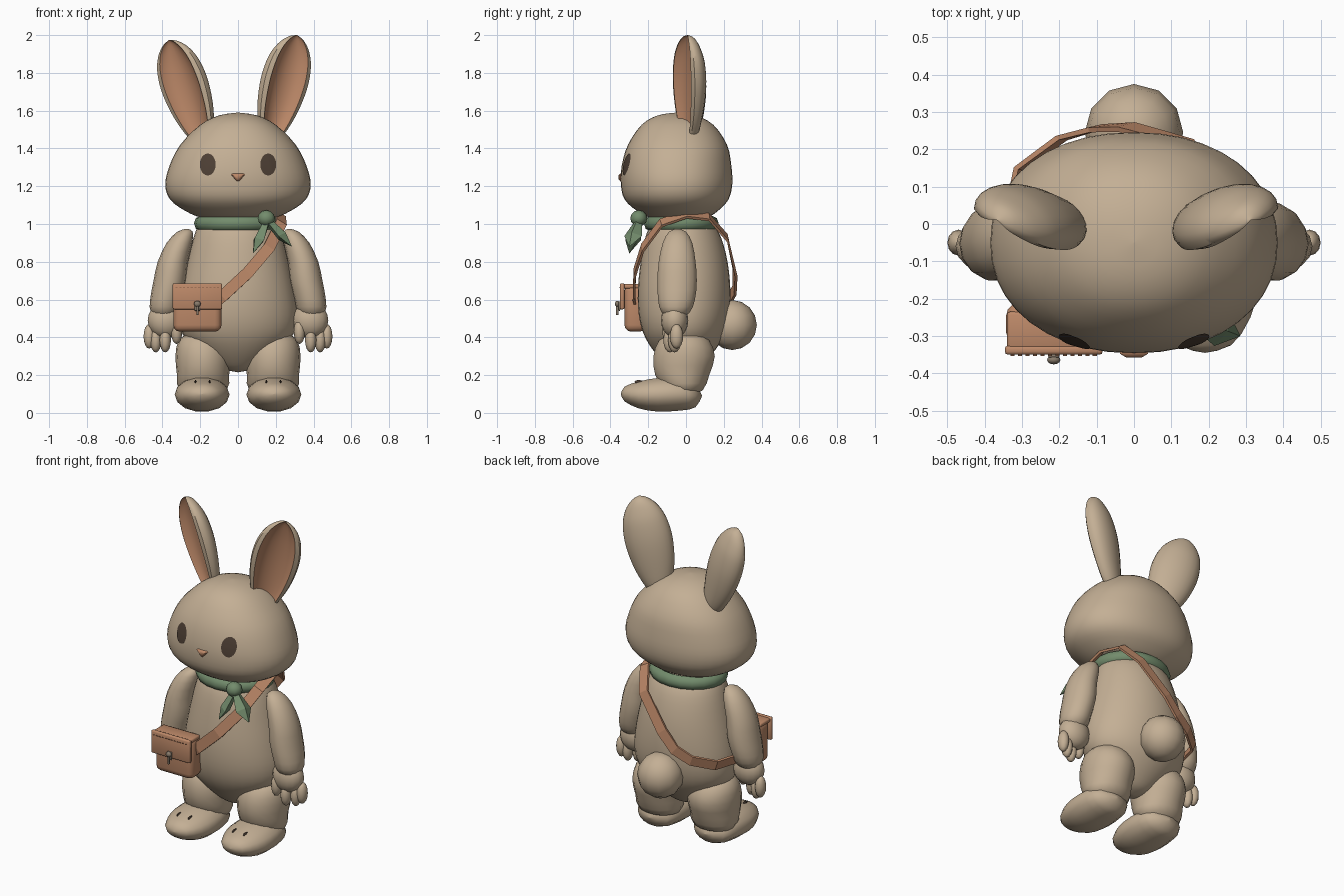
import bpy, bmesh, math
from mathutils import Matrix, Vector

if "Cube" in bpy.data.objects:
    bpy.data.objects.remove(bpy.data.objects["Cube"])


def material(name, r, g, b):
    m = bpy.data.materials.new(name)
    m.use_nodes = True
    m.diffuse_color = (r, g, b, 1)
    m.node_tree.nodes["Principled BSDF"].inputs["Base Color"].default_value = (r, g, b, 1)
    return m


FUR = material("fur beige", .55, .43, .30)
LEATHER = material("warm leather", .51, .25, .14)
GREEN = material("scarf green", .17, .26, .15)
DARK = material("dark brown", .075, .05, .035)
METAL = material("clasp metal", .25, .2, .15)
STITCH = material("stitch brown", .22, .1, .055)
smooth_parts = []


def finish(name, bm, mats, smooth=True):
    bmesh.ops.recalc_face_normals(bm, faces=bm.faces)
    mesh = bpy.data.meshes.new(name)
    bm.to_mesh(mesh)
    bm.free()
    for m in mats:
        mesh.materials.append(m)
    ob = bpy.data.objects.new(name, mesh)
    bpy.context.collection.objects.link(ob)
    if smooth:
        smooth_parts.append(ob)
    return ob


def refine(rows, n):
    """Catmull-Rom interpolation between profile rows."""
    v = [Vector(r) for r in rows]
    out = []
    for i in range(len(v) - 1):
        a, b, c, d = v[max(i - 1, 0)], v[i], v[i + 1], v[min(i + 2, len(v) - 1)]
        for k in range(n):
            t = k / n
            out.append(b + (c - a) * t / 2 + (2 * a - 5 * b + 4 * c - d) * t * t / 2
                       + (3 * b - a - 3 * c + d) * t ** 3 / 2)
    return out + [v[-1]]


def oval(n, power=2.0):
    pts = []
    for i in range(n):
        c, s = math.cos(math.tau * i / n), math.sin(math.tau * i / n)
        pts.append((math.copysign(abs(c) ** (2 / power), c), math.copysign(abs(s) ** (2 / power), s)))
    return pts


def loft(name, rows, mats, shape, steps=3, xf=Matrix(), paint=None, smooth=True):
    """Rows are (height, centre x, centre y, radius x, radius y)."""
    bm = bmesh.new()
    rings = []
    for z, cx, cy, rx, ry in (refine(rows, steps) if steps > 1 else rows):
        rx, ry = max(rx, .0005), max(ry, .0005)
        rings.append([bm.verts.new(xf @ Vector((cx + u * rx, cy + v * ry, z))) for u, v in shape])
    n = len(shape)
    for a, b in zip(rings, rings[1:]):
        for i in range(n):
            f = bm.faces.new((a[i], a[(i + 1) % n], b[(i + 1) % n], b[i]))
            f.material_index = paint(i) if paint else 0
    bm.faces.new(rings[0])
    bm.faces.new(rings[-1])
    return finish(name, bm, mats, smooth)


def ball(name, centre, radii, mat, seg=16, rings=10, smooth=True):
    bm = bmesh.new()
    bmesh.ops.create_uvsphere(bm, u_segments=seg, v_segments=rings, radius=1)
    bm.transform(Matrix.Translation(centre) @ Matrix.Diagonal((*radii, 1)))
    return finish(name, bm, [mat], smooth)


def box(name, centre, size, mat, bevel=0.0, segments=2):
    bm = bmesh.new()
    bmesh.ops.create_cube(bm, size=1)
    bm.transform(Matrix.Translation(centre) @ Matrix.Diagonal((*size, 1)))
    if bevel:
        bmesh.ops.bevel(bm, geom=bm.edges[:], offset=bevel, segments=segments, profile=.5, affect='EDGES')
    return finish(name, bm, [mat], bevel > 0)


# Head and body
head = loft("head", [(1.59, 0, -.05, 0, 0), (1.575, 0, -.05, .1, .1), (1.525, 0, -.045, .2, .19),
                     (1.42, 0, -.045, .305, .262), (1.31, 0, -.05, .362, .29), (1.21, 0, -.05, .385, .295),
                     (1.13, 0, -.05, .36, .275), (1.07, 0, -.045, .28, .215), (1.03, 0, -.04, .18, .14),
                     (1.01, 0, -.04, 0, 0)], [FUR], oval(40, 2.15))
loft("body", [(1.04, 0, -.02, 0, 0), (1.03, 0, -.02, .12, .1), (1.0, 0, -.02, .2, .16),
              (.93, 0, -.015, .235, .2), (.8, 0, -.01, .268, .23), (.65, 0, -.01, .3, .245),
              (.52, 0, -.01, .315, .24), (.42, 0, -.01, .295, .215), (.34, 0, -.01, .225, .17),
              (.27, 0, -.01, .14, .11), (.23, 0, -.01, .07, .06), (.215, 0, -.01, 0, 0)], [FUR], oval(32))
ball("tail", (0, .245, .465), (.132, .13, .132), FUR, 12, 8)

# Ears: rounded back, rim and dished inner face
ear_shape = [(math.cos(math.pi * i / 12), math.sin(math.pi * i / 12)) for i in range(13)]
dish = [(.95, -.28), (.76, -.4), (.62, -.05), (.32, .2)]
ear_shape += [(-u, v) for u, v in dish] + [(0, .28)] + dish[::-1]
ear_rows = [(0, 0, 0, 0, 0), (.02, 0, 0, .06, .045), (.15, 0, 0, .112, .07), (.3, 0, 0, .135, .085),
            (.42, 0, 0, .125, .08), (.5, 0, 0, .092, .06), (.55, 0, 0, .045, .035), (.57, 0, 0, 0, 0)]
for side, s, x, z, tilt in (("left", 1, .165, 1.45, 15), ("right", -1, -.18, 1.435, 19)):
    place = (Matrix.Translation((x, .01, z)) @ Matrix.Rotation(math.radians(s * tilt), 4, 'Y')
             @ Matrix.Rotation(math.radians(s * 27), 4, 'Z'))
    loft(side + "_ear", ear_rows, [FUR, LEATHER], ear_shape, 4, place,
         lambda i: int(14 <= i <= 19))

# Limbs
forward = Matrix.Rotation(math.pi / 2, 4, 'X')  # loft height runs toward the front
for side, s in (("left", 1), ("right", -1)):
    def row(z, cx, cy, rx, ry):
        return (z, s * cx, cy, rx, ry)
    loft(side + "_arm", [row(.975, .27, -.045, 0, 0), row(.96, .28, -.045, .04, .045),
                         row(.9, .31, -.045, .068, .08), row(.8, .345, -.047, .08, .1),
                         row(.7, .36, -.047, .087, .107), row(.6, .382, -.05, .083, .1),
                         row(.53, .39, -.055, .07, .075), row(.48, .39, -.055, 0, 0)], [FUR], oval(14), 2)
    ball(side + "_palm", (s * .383, -.06, .49), (.095, .072, .095), FUR)
    for i, (x, y, z) in enumerate(((.325, -.09, .43), (.385, -.085, .385), (.435, -.06, .385), (.47, -.05, .405))):
        ball(f"{side}_finger_{i + 1}", (s * x, y, z), (.03, .035, .065), FUR, 12, 8)
    loft(side + "_leg", [row(.435, .19, -.01, 0, 0), row(.42, .19, -.01, .075, .085),
                         row(.38, .188, -.01, .128, .137), row(.3, .185, -.01, .146, .165),
                         row(.2, .185, -.02, .138, .145), row(.12, .185, -.01, .125, .1),
                         row(.07, .185, -.01, 0, 0)], [FUR], oval(18), 2)
    loft(side + "_foot", [row(.345, .19, .1, 0, 0), row(.325, .19, .1, .07, .04),
                          row(.25, .19, .095, .122, .073), row(.15, .19, .096, .145, .091),
                          row(.03, .19, .1, .137, .09), row(-.05, .19, .09, .1, .062),
                          row(-.085, .19, .09, 0, 0)], [FUR], oval(14), 2, forward)
    for x in (.15, .225):
        ball(side + "_toe_line", (s * x, -.25, .164), (.005, .022, .01), DARK, 8, 6)

# Eyes: thin plates following the face
bpy.context.view_layer.update()
for side, s in (("left", 1), ("right", -1)):
    bm = bmesh.new()
    bmesh.ops.create_circle(bm, cap_ends=True, segments=24, radius=1)
    bmesh.ops.poke(bm, faces=bm.faces)
    bmesh.ops.subdivide_edges(bm, edges=[e for e in bm.edges if not e.is_boundary], cuts=3, use_grid_fill=True)
    for v in bm.verts:
        x, z = s * .16 + v.co.x * .042, 1.315 + v.co.y * .058
        hit, point, _, _ = head.ray_cast((x, -1, z), (0, 1, 0))
        v.co = (x, (point.y if hit else -.31) - .005, z)
    eye = finish(side + "_eye", bm, [DARK])
    # Keep the plate facing the front
    if sum(p.normal.y for p in eye.data.polygons) > 0:
        eye.data.flip_normals()

# Nose
loft("nose", [(.325, 0, 1.25, .037, .018), (.348, 0, 1.25, .037, .018), (.358, 0, 1.25, .02, .009)],
     [LEATHER], [(-1, .6), (-.8, .9), (.8, .9), (1, .6), (.15, -1.3), (-.15, -1.3)], 1, forward)

# Scarf: neck band, knot and two pointed tails
bm = bmesh.new()
rings = [[bm.verts.new(((.2 + .033 * math.cos(b)) * math.cos(a),
                        -.025 + (.165 + .033 * math.cos(b)) * math.sin(a), 1.003 + .04 * math.sin(b)))
          for b in (math.tau * j / 8 for j in range(8))] for a in (math.tau * i / 20 for i in range(20))]
for i in range(20):
    a, b = rings[i - 1], rings[i]
    for j in range(8):
        bm.faces.new((a[j - 1], a[j], b[j], b[j - 1]))
finish("scarf_band", bm, [GREEN])
ball("scarf_knot", (.15, -.25, 1.03), (.048, .045, .043), GREEN, 10, 6)
start = Vector((.155, -.25, 1.02))
for i, end in enumerate(((.08, -.3, .845), (.285, -.3, .88))):
    along = Vector(end) - start
    turn = Matrix.Translation(start) @ along.to_track_quat('Z', 'Y').to_matrix().to_4x4()
    size = along.length
    loft(f"scarf_tail_{i + 1}", [(0, 0, 0, .018, .018), (size * .6, 0, 0, .05, .028), (size, 0, 0, 0, 0)],
         [GREEN], oval(4), 1, turn, smooth=False)

# Shoulder strap: flat ribbon looped round the body
path = [Vector(p) for p in ((-.22, -.25, .5), (-.08, -.268, .62), (.05, -.265, .74), (.16, -.225, .87),
                            (.225, -.13, 1.0), (.22, 0, 1.045), (.19, .12, 1.03), (.13, .215, .92),
                            (-.02, .253, .74), (-.1, .25, .65), (-.19, .225, .6), (-.3, .145, .57),
                            (-.335, -.02, .56), (-.3, -.2, .56))]
bm = bmesh.new()
pairs = []
for i, p in enumerate(path):
    tangent = path[(i + 1) % len(path)] - path[i - 1]
    out = (p - Vector((0, -.01, .68))).normalized()
    across = tangent.cross(out).normalized() * .031
    pairs.append([bm.verts.new(q) for q in (p - across, p + across, p + across + out * .014, p - across + out * .014)])
for i in range(len(pairs)):
    a, b = pairs[i - 1], pairs[i]
    for j in range(4):
        bm.faces.new((a[j - 1], a[j], b[j], b[j - 1]))
finish("strap", bm, [LEATHER], False)

# Satchel with flap, stitches and clasp
box("bag_body", (-.215, -.268, .555), (.255, .115, .25), LEATHER, .035, 3)
box("bag_flap", (-.215, -.338, .617), (.262, .024, .138), LEATHER, .008)
box("bag_lid", (-.215, -.285, .67), (.25, .1, .024), LEATHER, .008)
for i in range(12):
    box("stitch", (-.325 + i * .02, -.351, .662), (.011, .005, .004), STITCH)
box("clasp_plate", (-.215, -.353, .565), (.03, .01, .05), METAL, .004)
box("clasp_pin", (-.215, -.364, .55), (.012, .014, .065), METAL, .004)
ball("clasp_knob", (-.215, -.364, .577), (.018, .012, .016), METAL, 12, 8)

# Smooth shading with sharp edges kept
bpy.ops.object.select_all(action='DESELECT')
for ob in smooth_parts:
    ob.select_set(True)
bpy.context.view_layer.objects.active = head
bpy.ops.object.shade_smooth_by_angle(angle=math.radians(50))
